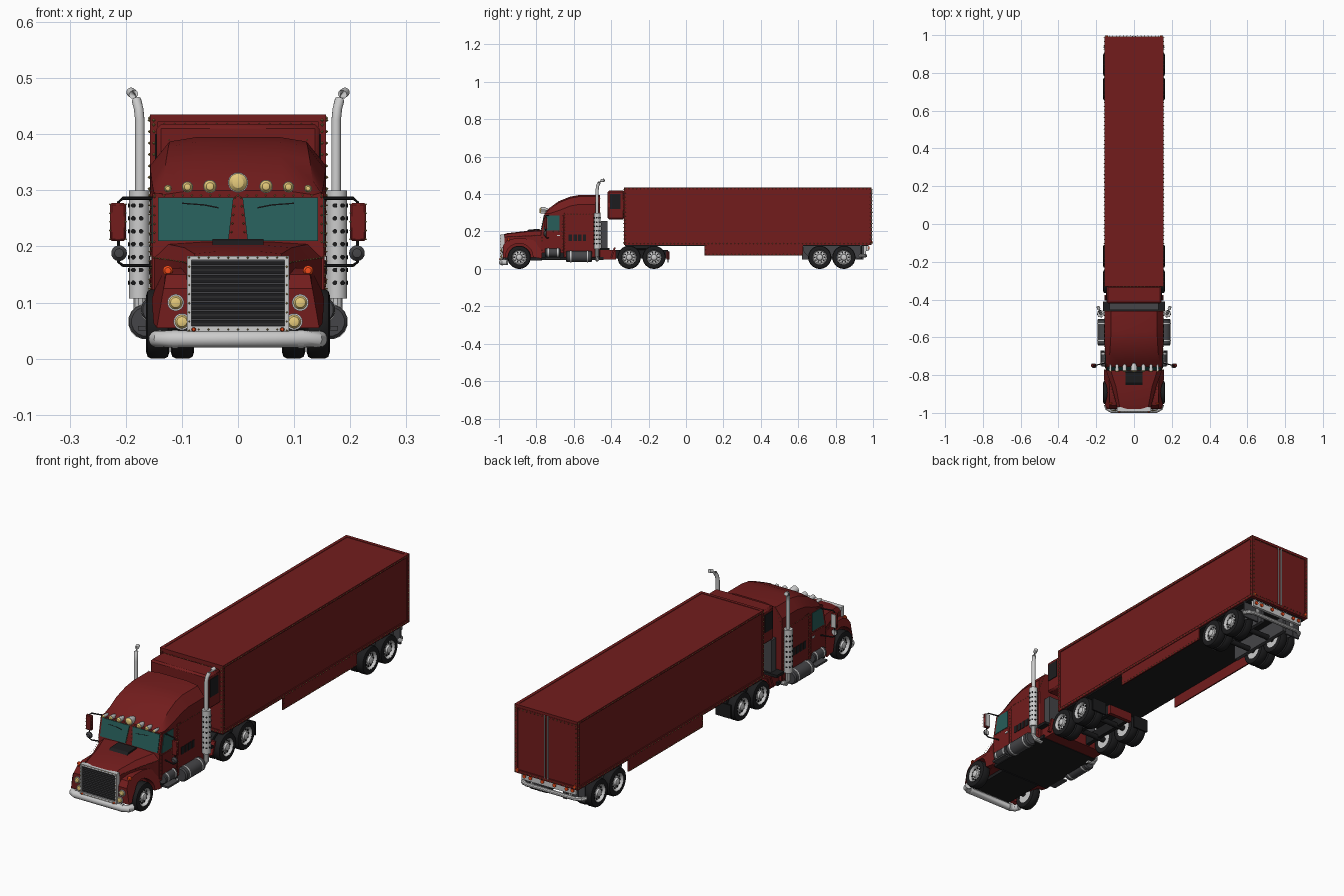
import bpy, bmesh, math
from mathutils import Vector

if "Cube" in bpy.data.objects:
    bpy.data.objects.remove(bpy.data.objects["Cube"])


def material(name, r, g, b):
    m = bpy.data.materials.new(name)
    m.diffuse_color = (r, g, b, 1)
    m.use_nodes = True
    m.node_tree.nodes["Principled BSDF"].inputs["Base Color"].default_value = m.diffuse_color
    return m


RED = material("red_paint", .17, .012, .012)
BLACK = material("black", .012, .012, .013)
DARK = material("dark_grey", .06, .06, .065)
GLASS = material("glass", .02, .11, .1)
CREAM = material("lamp_cream", .8, .6, .2)
ORANGE = material("lamp_orange", .9, .07, .01)
GOLD = material("rivet_gold", .38, .27, .08)


# ---- helpers: geometry is added to a bmesh, then finished as one object
def finish(name, bm, mat=None, mirror=False, bevel=0):
    bmesh.ops.remove_doubles(bm, verts=bm.verts, dist=1e-5)
    bmesh.ops.recalc_face_normals(bm, faces=bm.faces)
    me = bpy.data.meshes.new(name)
    for f in bm.faces:
        f.smooth = True
    bm.to_mesh(me)
    bm.free()
    me.set_sharp_from_angle(angle=math.radians(32))
    o = bpy.data.objects.new(name, me)
    bpy.context.collection.objects.link(o)
    if mat:
        me.materials.append(mat)
    if mirror:
        o.modifiers.new("mirror", 'MIRROR').use_mirror_merge = False
    if bevel:
        b = o.modifiers.new("bevel", 'BEVEL')
        b.width, b.segments = bevel, 1
    return o


def loft(bm, rings, caps=True):
    vs = [[bm.verts.new(p) for p in r] for r in rings]
    n = len(vs[0])
    for a, b in zip(vs, vs[1:]):
        for i in range(n):
            bm.faces.new((a[i], a[(i + 1) % n], b[(i + 1) % n], b[i]))
    if caps:
        bm.faces.new(vs[0])
        bm.faces.new(vs[-1])


def add_box(bm, x0, x1, y0, y1, z0, z1):
    loft(bm, [[(x0, y, z0), (x1, y, z0), (x1, y, z1), (x0, y, z1)] for y in (y0, y1)])


def box(name, dims, mat=None, mirror=False, bevel=0):
    bm = bmesh.new()
    add_box(bm, *dims)
    return finish(name, bm, mat, mirror, bevel)


def prism(name, yz, x0, x1, mat=None, mirror=False, bevel=0):
    bm = bmesh.new()
    loft(bm, [[(x, y, z) for y, z in yz] for x in (x0, x1)])
    return finish(name, bm, mat, mirror, bevel)


def turn(bm, profile, origin, axis, seg=20):
    q = Vector(axis).to_track_quat('Z', 'Y')
    ang = [2 * math.pi * (i + .5) / seg for i in range(seg)]
    loft(bm, [[Vector(origin) + q @ Vector((r * math.cos(a), r * math.sin(a), t)) for a in ang]
              for r, t in profile], caps=False)


def rod(bm, p, q, r, seg=12):
    d = Vector(q) - Vector(p)
    turn(bm, [(0, 0), (r, 0), (r, d.length), (0, d.length)], p, d, seg)


def tube(name, pts, r, mat=None, mirror=False, seg=10):
    bm, P = bmesh.new(), [Vector(p) for p in pts]
    rings = []
    for i, p in enumerate(P):
        t = (P[min(i + 1, len(P) - 1)] - P[max(i - 1, 0)]).normalized()
        u = t.cross(Vector((.31, .2, .93)) if abs(t.z) < .7 else Vector((.1, .99, 0))).normalized()
        w = t.cross(u)
        rings.append([p + r * (u * math.cos(2 * math.pi * k / seg) + w * math.sin(2 * math.pi * k / seg)) for k in range(seg)])
    loft(bm, rings)
    return finish(name, bm, mat, mirror)


def rivets(name, lines, step=.02, r=.003, mirror=True):
    bm = bmesh.new()
    for a, b in lines:
        a, b = Vector(a), Vector(b)
        n = max(1, round((b - a).length / step))
        for i in range(n + 1):
            c = a.lerp(b, i / n)
            v = [bm.verts.new(c + Vector(d) * r) for d in
                 ((1, 0, 0), (0, 1, 0), (-1, 0, 0), (0, -1, 0), (0, 0, 1), (0, 0, -1))]
            for k in range(4):
                bm.faces.new((v[k], v[(k + 1) % 4], v[4]))
                bm.faces.new((v[(k + 1) % 4], v[k], v[5]))
    finish(name, bm, GOLD, mirror)


# ---- wheels: tyre, rim and dark hand holes; dual on rear axles
def wheel(name, y, dual):
    tyre, rim, holes = bmesh.new(), bmesh.new(), bmesh.new()
    for x in ((.122, .078) if dual else (.122,)):
        o = (x, y, .062)
        turn(tyre, [(.038, .002), (.05, 0), (.059, .003), (.062, .009), (.062, .033), (.059, .039), (.05, .042), (.038, .04)], o, (1, 0, 0), 28)
        turn(rim, [(0, .004), (.039, .004), (.039, .041), (.035, .036), (.033, .028), (.018, .032), (.015, .04), (.009, .043), (0, .043)], o, (1, 0, 0), 28)
    for k in range(10):
        a = k * math.pi / 5
        c = Vector((.148, y + .026 * math.cos(a), .062 + .026 * math.sin(a)))
        rod(holes, c, c + Vector((.006, 0, 0)), .0045, 8)
    finish(name + "_tyres", tyre, BLACK, True)
    finish(name + "_rims", rim, None, True)
    finish(name + "_rim_holes", holes, BLACK, True)
    axle = bmesh.new()
    rod(axle, (-.12, y, .062), (.12, y, .062), .012)
    finish(name + "_axle", axle, BLACK)


for nm, y, d in (("steer", -.892, 0), ("drive_front", -.304, 1), ("drive_rear", -.171, 1),
                 ("trailer_front", .715, 1), ("trailer_rear", .844, 1)):
    wheel(nm, y, d)

# ---- trailer
box("trailer_body", (-.153, .153, -.328, .988, .132, .433), RED)
rails = bmesh.new()
for y0, y1 in ((-.331, -.317), (.978, .993)):
    add_box(rails, .143, .157, y0, y1, .128, .435)
    for z0, z1 in ((.128, .142), (.423, .435)):
        add_box(rails, 0, .157, y0, y1, z0, z1)
for z0, z1 in ((.128, .142), (.423, .435)):
    add_box(rails, .143, .157, -.331, .993, z0, z1)
finish("trailer_edge_rails", rails, RED, True)
box("trailer_floor", (-.15, .15, -.325, .975, .122, .131), BLACK)
box("trailer_skirt", (.148, .154, .1, .625, .072, .132), RED, True)
box("rear_door", (.004, .142, .985, .991, .144, .421), RED, True)
bars = bmesh.new()
rod(bars, (.008, .993, .14), (.008, .993, .424), .003, 8)
finish("door_lock_bar", bars, None, True)
box("cooling_unit", (-.145, .145, -.42, -.328, .265, .418), RED, bevel=.008)
box("cooling_unit_side_grille", (.144, .148, -.405, -.35, .32, .4), BLACK, True)
rivets("trailer_rivets", [((.158, -.324, z), (.158, .986, z)) for z in (.135, .429)] +
       [((.158, y, .14), (.158, y, .425)) for y in (-.324, .986)] +
       [((.15, y, .14), (.15, y, .425)) for y in (-.333, .996)] +
       [((0, y, z), (.15, y, z)) for y in (-.333, .996) for z in (.135, .417)] +
       [((.155, .105, .077), (.155, .62, .077)), ((.155, .105, .08), (.155, .105, .125))])
# trailer bogie and rear guard
prism("bogie_plate", [(.625, .13), (.63, .09), (.66, .06), (.9, .06), (.94, .05), (.94, .13)], .1195, .1225, DARK, True)
box("bogie_rail", (.055, .072, .62, .95, .05, .125), DARK, True)
box("mud_flap", (.078, .155, .93, .938, .05, .128), DARK, True)
box("rear_light_panel", (-.135, .135, .962, .975, .095, .129))
lamps = bmesh.new()
for x in (.03, .09, .12):
    rod(lamps, (x, .97, .112), (x, .98, .112), .008)
rod(lamps, (.143, .99, .142), (.143, .997, .142), .006)
finish("tail_lamps", lamps, ORANGE, True)
tube("rear_guard", [(-.155, .93, .07), (-.145, .95, .07), (-.12, .96, .07), (.12, .96, .07), (.145, .95, .07), (.155, .93, .07)], .009)
box("rear_guard_post", (.09, .1, .95, .962, .07, .126), None, True)

# ---- tractor chassis
box("chassis_rail", (.04, .058, -.95, -.095, .055, .1), BLACK, True)
box("chassis_tail", (-.06, .06, -.105, -.088, .05, .092), RED)
box("rear_mud_flap", (.08, .155, -.1, -.094, .035, .095), BLACK, True)
box("cab_underpan", (-.148, .148, -.775, -.44, .048, .064), BLACK)
box("engine_underpan", (-.1, .1, -.97, -.77, .045, .06), BLACK)
box("deck_plate", (-.14, .14, -.46, -.375, .05, .1), RED)
box("catwalk", (-.165, .165, -.46, -.41, .1, .112), BLACK)
box("equipment_rack", (-.13, .13, -.455, -.42, .11, .255), DARK)
box("coupling_plate", (-.075, .075, -.31, -.16, .1, .123), BLACK, bevel=.01)
prism("drive_quarter_fender", [(-.405, .06), (-.395, .06), (-.375, .115), (-.385, .115)], .08, .155, RED, True)

# ---- hood with fenders
hood = bmesh.new()
rings = []
for y, w, zs, wt, zt in ((-.982, .089, .165, .075, .182), (-.955, .093, .172, .078, .191),
                         (-.86, .118, .175, .096, .202), (-.77, .15, .18, .125, .208)):
    h = [(w, .06), (w, zs), (wt, zt - .004), (wt * .5, zt)]
    rings.append([(x, y, z) for x, z in h] + [(-x, y, z) for x, z in reversed(h)])
loft(hood, rings)
finish("hood", hood, RED)
arch = [(-.892 + .074 * math.cos(a), .063 + .074 * math.sin(a)) for a in [math.pi * k / 10 for k in range(11)]]
outline = [(-.979, .055), (-.978, .125), (-.96, .15), (-.92, .162), (-.86, .162), (-.8, .15), (-.772, .14), (-.772, .055)] + arch


def fender_x(y, z):
    return .16 - max(0, z - .1) * .5 - max(0, -.945 - y) * .45


fender = bmesh.new()
loft(fender, [[(.075, y, z) for y, z in outline], [(fender_x(y, z), y, z) for y, z in outline]])
finish("front_fender", fender, RED, True)
prism("hood_scoop", [(-.855, .2), (-.84, .211), (-.785, .213), (-.775, .205)], -.045, .045, BLACK)
# grille, bumper and headlamps
box("grille_back", (-.084, .084, -.986, -.97, .055, .178), BLACK)
slats = bmesh.new()
for k in range(15):
    add_box(slats, -.083, .083, -.989, -.984, .06 + k * .008, .0635 + k * .008)
finish("grille_slats", slats, DARK)
frame = bmesh.new()
for d in ((-.091, -.083, .046, .183), (.083, .091, .046, .183), (-.091, .091, .046, .058), (-.091, .091, .176, .183)):
    add_box(frame, d[0], d[1], -.992, -.97, d[2], d[3])
finish("grille_frame", frame)
tube("front_bumper", [(-.145, -.955, .035), (-.138, -.975, .035), (-.12, -.985, .035), (.12, -.985, .035), (.138, -.975, .035), (.145, -.955, .035)], .015, seg=14)
clamp = bmesh.new()
rod(clamp, (.107, -.983, .035), (.118, -.983, .035), .0165, 14)
finish("bumper_clamp", clamp, None, True)
shell, lens, amber = bmesh.new(), bmesh.new(), bmesh.new()
for x, z in ((.111, .1), (.1, .066)):
    turn(shell, [(.014, 0), (.015, .012), (.012, .012)], (x, -.972, z), (0, -1, 0))
    turn(lens, [(.0125, 0), (.0125, .01), (.009, .015), (0, .018)], (x, -.972, z), (0, -1, 0))
for x, y, z, r in ((.125, -.945, .157, .009), (.079, -.99, .052, .004)):
    turn(amber, [(r, 0), (r, .006), (r * .6, .01), (0, .011)], (x, y, z), (0, -1, 0))
finish("amber_lamps", amber, ORANGE, True)

# ---- cab, sleeper and roof
prism("cab", [(-.774, .085), (-.774, .205), (-.755, .294), (-.65, .294), (-.65, .085)], -.152, .152, RED)
box("sleeper", (-.156, .156, -.655, -.46, .06, .3), RED, bevel=.004)
roof = bmesh.new()
rings = []
for y, zt, w, wt in ((-.757, .3, .148, .135), (-.73, .326, .15, .133), (-.68, .362, .153, .128),
                     (-.62, .386, .156, .124), (-.57, .395, .156, .122), (-.46, .395, .156, .122)):
    zm = max(.296, zt - .05)
    h = [(w, .288), (w, zm), (wt, zt - .008), (wt * .6, zt)]
    rings.append([(x, y, z) for x, z in h] + [(-x, y, z) for x, z in reversed(h)])
loft(roof, rings)
finish("roof_fairing", roof, RED)


def shield_y(z):
    return -.774 + (z - .205) * .213


pane = bmesh.new()
corners = [(.017, .21), (.143, .21), (.143, .287), (.008, .287)]
loft(pane, [[(x, shield_y(z) + o, z) for x, z in corners] for o in (-.003, .004)])
finish("windshield", pane, GLASS, True)
prism("side_window", [(-.762, .205), (-.745, .286), (-.677, .286), (-.677, .205)], .15, .1545, GLASS, True)
box("door_panel", (.15, .1545, -.755, -.668, .098, .198), RED, True)
box("door_handle", (.154, .158, -.69, -.673, .175, .182), None, True)
vents = bmesh.new()
for k in range(4):
    add_box(vents, .155, .1585, -.627 + k * .025, -.609 + k * .025, .15, .183)
finish("sleeper_vents", vents, BLACK, True)
tube("wiper", [(.1, -.779, .277), (.06, -.778, .274), (.035, -.778, .269)], .0012, DARK, True, 6)
# roof marker lamps
for x, z, r in ((0, .314, .018), (.05, .307, .012), (.09, .306, .01), (.125, .303, .007)):
    for s in ((1, -1) if x else (1,)):
        turn(shell, [(0, -.032), (r * .5, -.026), (r * .9, -.008), (r, .012), (r * .9, .012)], (s * x, -.764, z), (0, -1, 0))
        turn(lens, [(r * .92, .006), (r * .9, .012), (r * .55, .018), (0, .02)], (s * x, -.764, z), (0, -1, 0))
finish("lamp_shells", shell, None, True)
finish("lamp_lenses", lens, CREAM, True)
rivets("cab_rivets", [((.158, y, .075), (.158, y, .29)) for y in (-.648, -.468)] +
       [((.158, -.648, z), (.158, -.468, z)) for z in (.075, .292)] +
       [((.155, -.77, .1), (.155, -.77, .2)), ((.155, -.66, .1), (.155, -.66, .285)), ((.155, -.755, .2), (.155, -.665, .2)),
        ((.149, -.776, .208), (.149, -.76, .288)), ((.013, -.777, .21), (.005, -.76, .287)), ((0, -.759, .291), (.148, -.759, .291)),
        ((.094, -.955, .172), (.15, -.78, .18)), ((0, -.993, .18), (.087, -.993, .18)), ((.087, -.993, .05), (.087, -.993, .18)),
        ((0, -.993, .052), (.07, -.993, .052)), ((.157, -.46, .3), (.123, -.46, .39)),
        ((.2, -.757, .213), (.2, -.757, .275)), ((.228, -.757, .213), (.228, -.757, .275))], .016, .002)

# ---- mirrors
box("mirror_housing", (.2, .228, -.757, -.742, .21, .277), RED, True, .003)
box("mirror_glass", (.203, .225, -.743, -.739, .214, .273), None, True)
tube("mirror_bracket", [(.148, -.735, .286), (.205, -.748, .286), (.213, -.75, .279), (.213, -.75, .172), (.205, -.748, .166), (.148, -.735, .166)], .003, BLACK, True, 8)
spot, glass = bmesh.new(), bmesh.new()
turn(spot, [(0, .008), (.008, .007), (.014, 0), (.014, -.005), (0, -.005)], (.212, -.755, .188), (0, -1, 0))
turn(glass, [(0, .002), (.012, .002), (.012, 0)], (.212, -.75, .188), (0, 1, 0))
finish("round_mirror", spot, DARK, True)
finish("round_mirror_glass", glass, None, True)

# ---- exhaust stacks with slotted heat shields
tube("exhaust_pipe", [(.175, -.475, .09), (.175, -.475, .425), (.177, -.472, .445), (.181, -.464, .461), (.186, -.452, .471), (.191, -.437, .475)], .0085, None, True, 14)
shield, slots = bmesh.new(), bmesh.new()
rod(shield, (.176, -.475, .107), (.176, -.475, .3), .0185, 16)
for k in range(7):
    for a in (-100, -55, -10, 35, 80):
        c = Vector((math.cos(math.radians(a)), math.sin(math.radians(a)), 0))
        p = Vector((.176, -.475, .135 + k * .023)) + c * .0165
        rod(slots, p, p + c * .003, .0042, 8)
finish("exhaust_heat_shield", shield, None, True)
finish("heat_shield_slots", slots, BLACK, True)
tube("exhaust_elbow", [(.175, -.475, .11), (.175, -.475, .07), (.165, -.475, .052), (.13, -.475, .05)], .011, None, True)

# ---- fuel tanks and steps
tank, bands = bmesh.new(), bmesh.new()
turn(tank, [(0, 0), (.026, 0), (.031, .006), (.031, .134), (.026, .14), (0, .14)], (.164, -.642, .066), (0, 1, 0), 16)
turn(tank, [(0, 0), (.02, 0), (.023, .004), (.023, .079), (.02, .083), (0, .083)], (.15, -.755, .087), (0, 1, 0), 16)
for y, z, x, r in ((-.62, .066, .164, .032), (-.53, .066, .164, .032), (-.74, .087, .15, .024), (-.69, .087, .15, .024)):
    rod(bands, (x, y, z), (x, y + .007, z), r, 16)
finish("fuel_tanks", tank, DARK, True)
finish("tank_bands", bands, None, True)
box("cab_step", (.15, .178, -.75, -.67, .05, .058), DARK, True)
